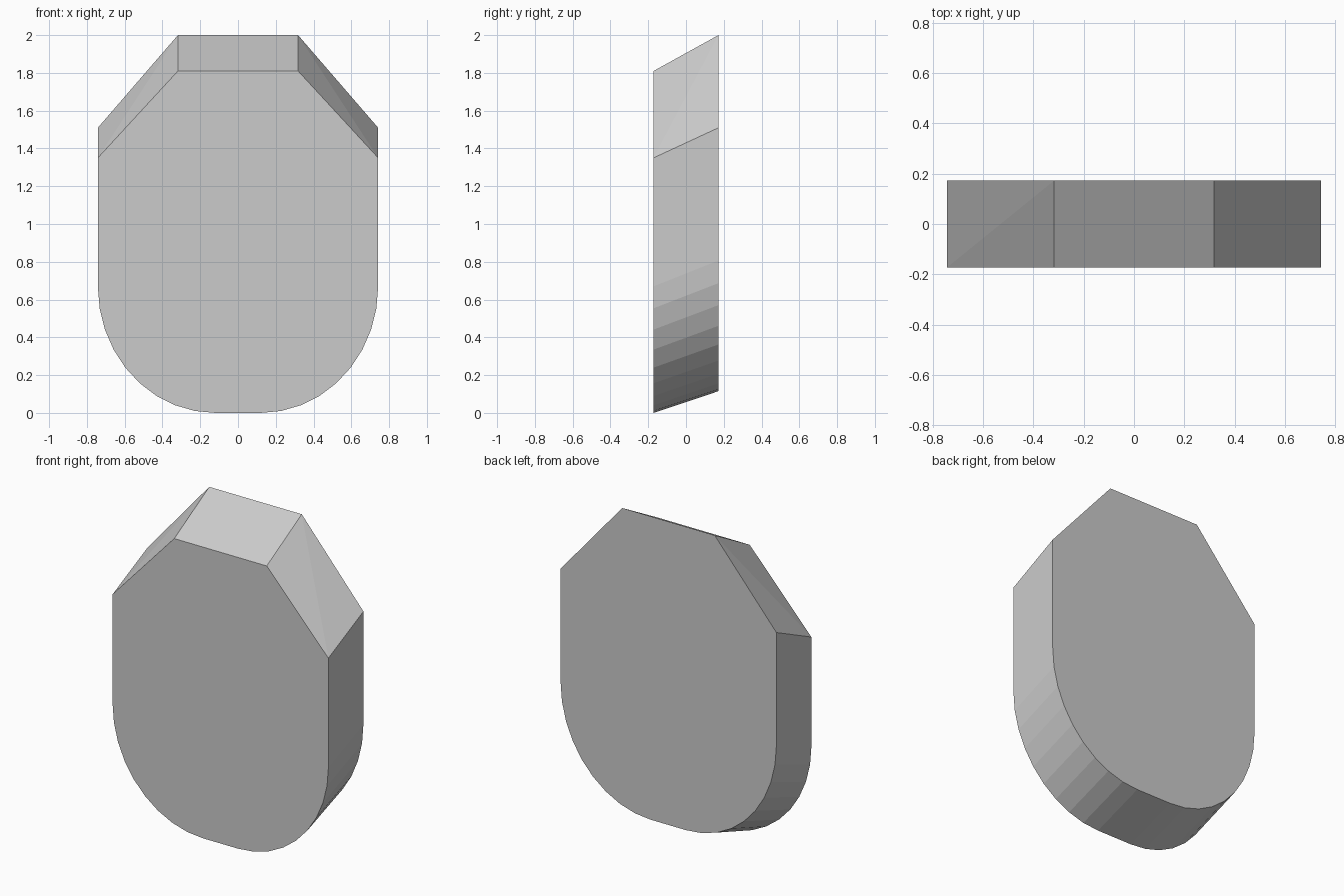
import bpy, bmesh, math

if "Cube" in bpy.data.objects:
    bpy.data.objects.remove(bpy.data.objects["Cube"])

HALF_DEPTH = 0.172

# Right half of the front outline, from the bottom flat up to the top flat
half = [(0.12 + 0.622 * math.cos(math.radians(a)),
         0.67 - 0.67 * math.sin(math.radians(a))) for a in range(90, -1, -10)]
half += [(0.742, 1.35), (0.318, 1.81)]
outline = half + [(-x, z) for x, z in reversed(half)]


def back_height(z):
    # The back outline is raised, so top and bottom slope up to the rear
    return z + 0.115 + (0.033 * z if z < 1.8 else 0.075)


bm = bmesh.new()
front = [bm.verts.new((x, -HALF_DEPTH, z)) for x, z in outline]
back = [bm.verts.new((x, HALF_DEPTH, back_height(z))) for x, z in outline]

# Front and back plates
bm.faces.new(front)
bm.faces.new(back[::-1])

# Rim; the twisted shoulder bevels are split from front shoulder to back top
n = len(outline)
shoulder, top = len(half) - 2, len(half) - 1
for i in range(n):
    j = (i + 1) % n
    if i == shoulder:
        bm.faces.new((front[i], back[i], back[j]))
        bm.faces.new((front[i], back[j], front[j]))
    elif i == top + 1:
        bm.faces.new((front[i], back[i], front[j]))
        bm.faces.new((back[i], back[j], front[j]))
    else:
        bm.faces.new((front[i], back[i], back[j], front[j]))
bmesh.ops.recalc_face_normals(bm, faces=bm.faces)

mesh = bpy.data.meshes.new("rounded_plate")
bm.to_mesh(mesh)
bm.free()
bpy.context.collection.objects.link(bpy.data.objects.new("rounded_plate", mesh))
